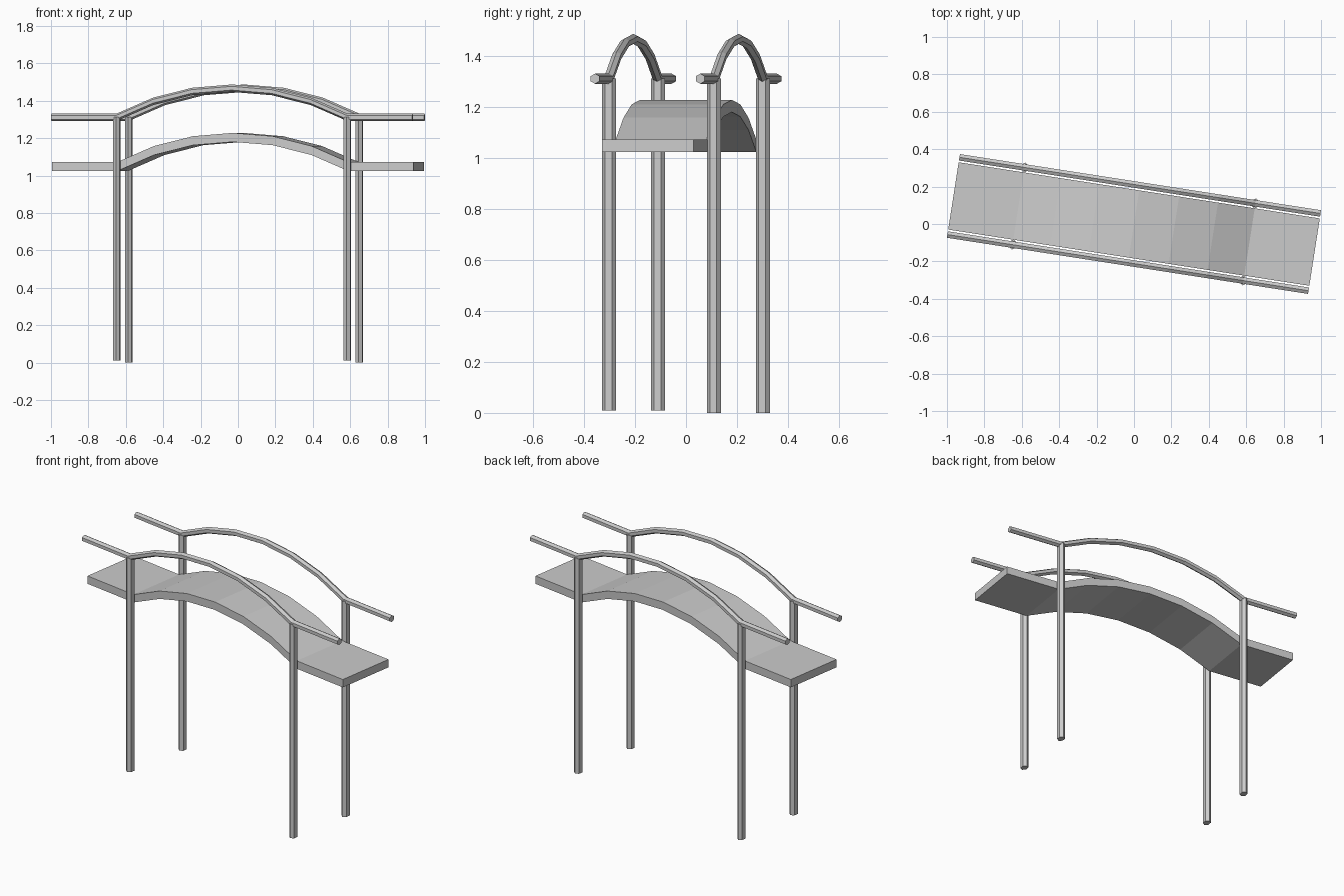
import bpy, bmesh, math

if "Cube" in bpy.data.objects:
    bpy.data.objects.remove(bpy.data.objects["Cube"])

ROT = math.radians(-8.84)          # whole bridge is turned slightly
HALF, BEND, SAG = 0.977, 0.625, 0.156


def path():
    """(x, rise) stations: flat ends with a six-segment circular arch between."""
    r = (BEND ** 2 + SAG ** 2) / (2 * SAG)
    a = math.asin(BEND / r)
    arch = [(r * math.sin(a * i / 3), r * math.cos(a * i / 3) - r + SAG) for i in range(-3, 4)]
    return [(-HALF, 0)] + arch + [(HALF, 0)]


def loft(name, rings):
    """Skin a list of equal-sized rings and cap both ends."""
    bm = bmesh.new()
    rows = [[bm.verts.new(p) for p in ring] for ring in rings]
    n = len(rows[0])
    for a, b in zip(rows, rows[1:]):
        for i in range(n):
            j = (i + 1) % n
            bm.faces.new((a[i], a[j], b[j], b[i]))
    bm.faces.new(rows[0])
    bm.faces.new(rows[-1])
    bmesh.ops.recalc_face_normals(bm, faces=bm.faces)
    me = bpy.data.meshes.new(name)
    bm.to_mesh(me)
    bm.free()
    ob = bpy.data.objects.new(name, me)
    ob.rotation_euler.z = ROT
    bpy.context.collection.objects.link(ob)
    return ob


def hexagon(ra, rb):
    """Hexagon with its points along the second axis."""
    return [(ra * math.sin(k * math.pi / 3), rb * math.cos(k * math.pi / 3)) for k in range(6)]


# arched deck
box = [(-0.182, 1.024), (0.182, 1.024), (0.182, 1.072), (-0.182, 1.072)]
loft("deck", [[(x, y, z + h) for y, z in box] for x, h in path()])

for side, label, foot in ((-1, "front", 0.01), (1, "back", 0.0)):
    # handrail following the deck
    loft(label + "_handrail",
         [[(x, side * 0.209 + y, 1.311 + h + z) for y, z in hexagon(0.02, 0.02)] for x, h in path()])
    # posts
    for end, where in ((-1, "left"), (1, "right")):
        loft(f"{label}_{where}_post",
             [[(end * 0.624 + x, side * 0.208 + y, z) for x, y in hexagon(0.0215, 0.0275)]
              for z in (foot, 1.312)])
